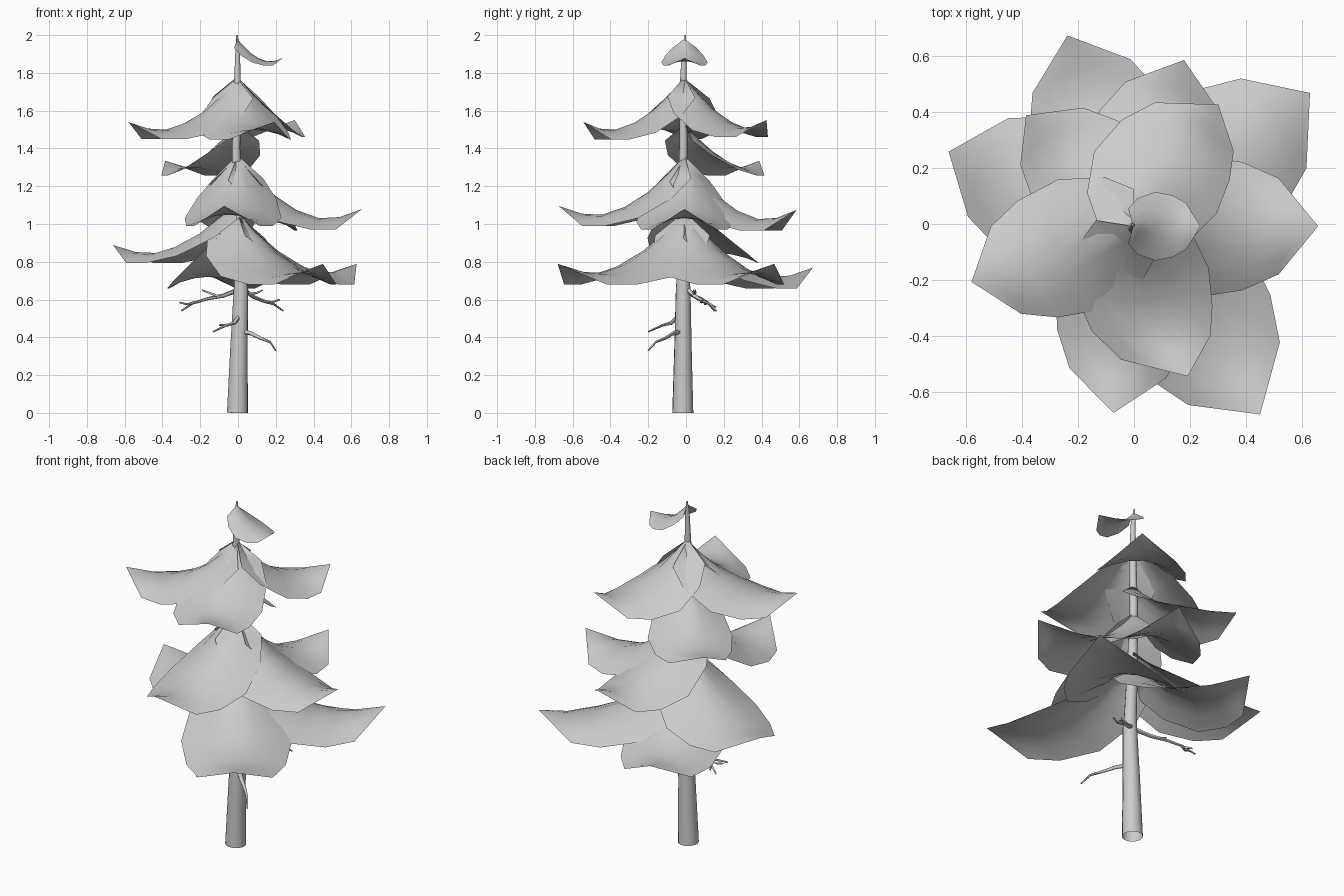
import bpy, bmesh, math
from mathutils import Vector

if "Cube" in bpy.data.objects:
    bpy.data.objects.remove(bpy.data.objects["Cube"])

grey = bpy.data.materials.new("light_grey")
grey.diffuse_color = (0.6, 0.6, 0.6, 1)
grey.use_nodes = True
grey.node_tree.nodes["Principled BSDF"].inputs["Base Color"].default_value = grey.diffuse_color


def finish(name, bm, angle):
    me = bpy.data.meshes.new(name)
    bm.to_mesh(me)
    bm.free()
    ob = bpy.data.objects.new(name, me)
    bpy.context.collection.objects.link(ob)
    me.materials.append(grey)
    bpy.ops.object.select_all(action='DESELECT')
    ob.select_set(True)
    bpy.context.view_layer.objects.active = ob
    bpy.ops.object.shade_smooth_by_angle(angle=math.radians(angle))
    return ob


def tube(bm, pts, radii, sides, cap_end=True):
    """Tapered tube through points, open at its start."""
    pts = [Vector(p) for p in pts]
    rings = []
    for i, p in enumerate(pts):
        d = (pts[min(i + 1, len(pts) - 1)] - pts[max(i - 1, 0)]).normalized()
        u = d.cross(Vector((0.31, 0.95, 0.05))).normalized()
        v = d.cross(u)
        rings.append([bm.verts.new(p + radii[i] * (u * math.cos(a) + v * math.sin(a)))
                      for a in (2 * math.pi * k / sides for k in range(sides))])
    for a, b in zip(rings, rings[1:]):
        for k in range(sides):
            n = (k + 1) % sides
            bm.faces.new((a[k], a[n], b[n], b[k]))
    if cap_end:
        bm.faces.new(rings[-1])


# Trunk: slightly crooked, hollow at the foot
bm = bmesh.new()
trunk = [(-.003, -.017, 0, .056), (.005, -.016, .35, .046), (.016, -.015, .65, .039),
         (.013, -.015, .72, .034), (0, -.015, 1.0, .029), (-.01, -.014, 1.4, .022),
         (-.003, -.014, 1.75, .018), (-.002, -.01, 1.92, .012), (-.005, -.003, 2.0, .004)]
tube(bm, [p[:3] for p in trunk], [p[3] for p in trunk], 14)
bmesh.ops.recalc_face_normals(bm, faces=bm.faces)
finish("trunk", bm, 60)

# Dead twigs below the foliage
twigs = {
    "twig_low_right": [[(.03, -.03, .43), (.07, -.07, .42), (.12, -.11, .395), (.17, -.16, .375), (.2, -.2, .33)]],
    "twig_low_left": [[(.005, -.04, .51), (-.02, -.08, .475), (-.06, -.12, .465), (-.13, -.2, .43)],
                      [(-.05, -.11, .465), (-.1, -.13, .465)]],
    "twig_high_left": [[(0, 0, .65), (-.08, .04, .62), (-.16, .08, .605), (-.24, .12, .58), (-.3, .15, .54)],
                       [(-.1, .05, .615), (-.15, .04, .635), (-.19, .04, .65)],
                       [(-.23, .115, .585), (-.27, .1, .575), (-.31, .1, .585)],
                       [(-.25, .125, .575), (-.27, .16, .56)]],
    "twig_high_right": [[(.02, 0, .66), (.08, .05, .615), (.14, .09, .59), (.19, .13, .575), (.24, .16, .54)],
                        [(.06, .035, .63), (.1, .05, .635), (.13, .05, .65)],
                        [(.13, .085, .595), (.18, .08, .585), (.22, .09, .6)]],
}
for name, paths in twigs.items():
    bm = bmesh.new()
    for j, path in enumerate(paths):
        r0 = .013 if j == 0 else .007
        n = len(path) - 1
        tube(bm, path, [r0 + (.004 - r0) * i / n for i in range(n + 1)], 6)
    bmesh.ops.recalc_face_normals(bm, faces=bm.faces)
    finish(name, bm, 60)

# Drooping bough sheet: ridge reach, ridge drop, edge reach, edge half width, edge drop
SECTIONS = [(0, 0, 0, 0, 0), (.07, -.075, -.045, .125, -.105), (.18, -.17, .04, .20, -.195),
            (.29, -.235, .20, .245, -.285), (.40, -.27, .36, .22, -.32),
            (.50, -.265, .48, .165, -.32), (.61, -.23, .61, 0, -.23)]


def bough(name, angle, skew, reach, width, height, z):
    bm = bmesh.new()
    cols = [-1, -.67, -.33, 0, .33, .67, 1]
    rows = []
    k = reach / .61
    for rr, zr, er, w, ze in SECTIONS:
        row = []
        for s in cols:
            f = abs(s) ** 1.8
            r = (rr + (er - rr) * f) * k
            x, y = r, s * w * width
            a = math.radians(angle + skew * (max(r, 0) / reach) ** 2)
            row.append(bm.verts.new((x * math.cos(a) - y * math.sin(a) - .003,
                                     x * math.sin(a) + y * math.cos(a) - .008,
                                     z + (zr + (ze - zr) * f) * height)))
        rows.append(row)
    for a, b in zip(rows, rows[1:]):
        for i in range(len(cols) - 1):
            bm.faces.new((a[i], b[i], b[i + 1], a[i + 1]))
    bmesh.ops.remove_doubles(bm, verts=bm.verts, dist=.0005)
    finish(name, bm, 70)


# angle, tip skew, reach, width, height, root z
boughs = [
    (0, 0, .24, .5, .44, 1.98),          # crown
    (64, -9, .53, 1.0, 1.0, 1.78),       # upper tier
    (-83, 13, .57, 1.0, 1.02, 1.775),
    (199, 0, .61, 1.0, 1.0, 1.77),
    (129, 5, .55, .92, .85, 1.53),
    (0, 0, .66, 1.04, 1.22, 1.36),       # middle tier
    (75, -2, .62, 1.03, 1.2, 1.35),
    (264, 0, .67, 1.05, 1.17, 1.365),
    (158, 0, .71, 1.15, 1.05, 1.13),     # lower tier
    (-55, -1, .81, 1.2, 1.2, 1.065),
    (35, 2, .79, 1.2, 1.2, 1.065),
    (109, 0, .72, 1.12, 1.22, 1.05),
]
for i, b in enumerate(boughs):
    bough("bough_%02d" % i, *b)
